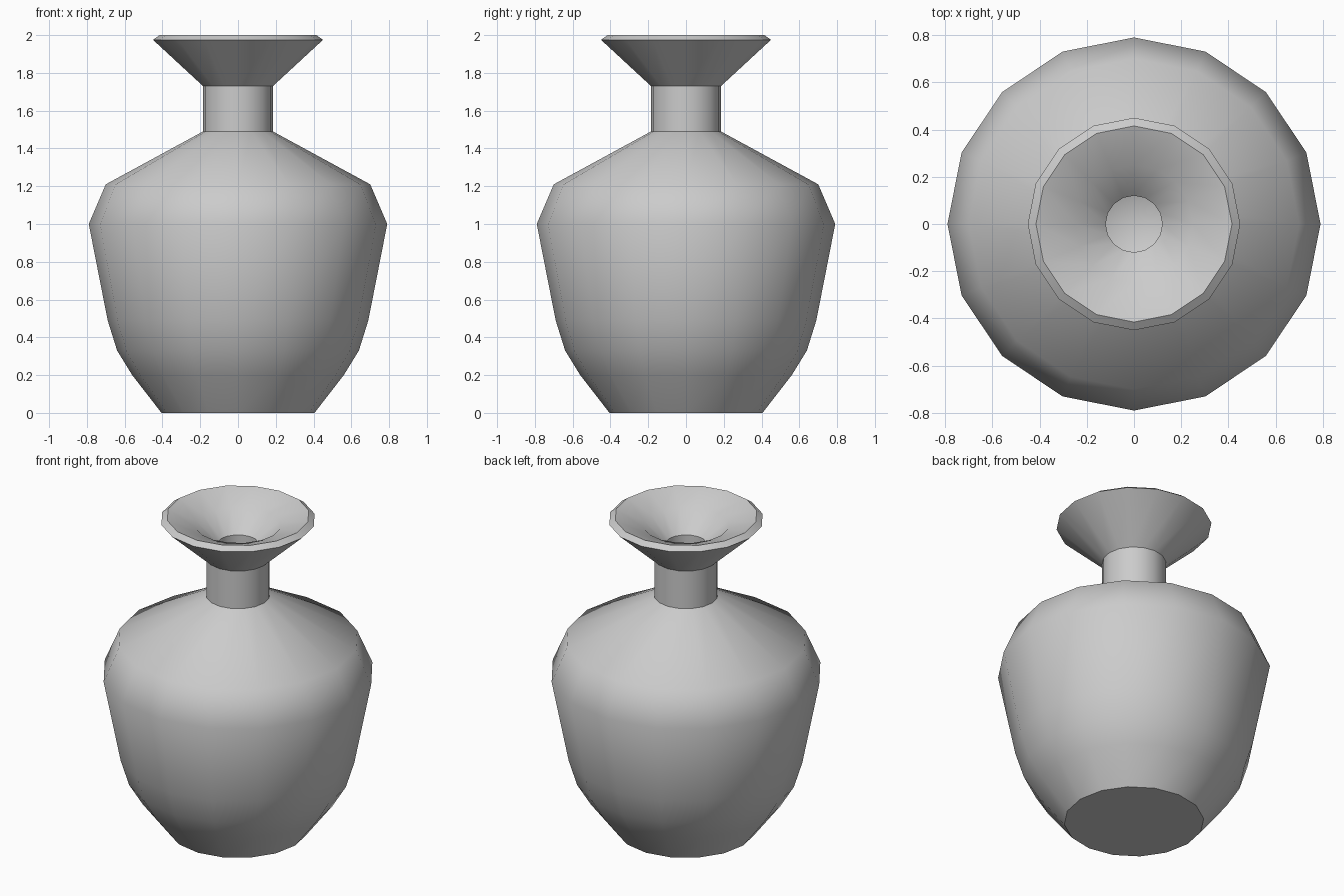
import bpy
import bmesh
import math

SIDES = 16

cube = bpy.data.objects.get("Cube")
if cube:
    bpy.data.objects.remove(cube, do_unlink=True)

# Plain grey clay
clay = bpy.data.materials.new("grey clay")
clay.use_nodes = True
colour = (0.6, 0.6, 0.6, 1)
clay.diffuse_color = colour
clay.node_tree.nodes["Principled BSDF"].inputs["Base Color"].default_value = colour


def lathe(name, profile):
    """Spin a profile of (radius, height) points around z."""
    bm = bmesh.new()
    verts = [bm.verts.new((r, 0, z)) for r, z in profile]
    edges = [bm.edges.new(pair) for pair in zip(verts, verts[1:])]
    bmesh.ops.spin(bm, geom=verts + edges, axis=(0, 0, 1), cent=(0, 0, 0),
                   angle=math.tau, steps=SIDES, use_duplicate=False)
    bmesh.ops.remove_doubles(bm, verts=bm.verts, dist=0.0005)
    bmesh.ops.recalc_face_normals(bm, faces=bm.faces)
    mesh = bpy.data.meshes.new(name)
    bm.to_mesh(mesh)
    bm.free()
    mesh.materials.append(clay)
    obj = bpy.data.objects.new(name, mesh)
    bpy.context.collection.objects.link(obj)
    bpy.ops.object.select_all(action="DESELECT")
    obj.select_set(True)
    bpy.context.view_layer.objects.active = obj
    bpy.ops.object.shade_smooth_by_angle(angle=math.radians(42))
    return obj


# Outside: base, belly, shoulder, neck and flared mouth
outside = [(0, 0), (0.405, 0), (0.56, 0.2), (0.64, 0.33), (0.69, 0.49),
           (0.79, 1.0), (0.70, 1.21), (0.185, 1.49), (0.185, 1.73),
           (0.45, 1.975), (0.415, 2.0)]

# Inside: funnel, throat, hollow belly and bowl-shaped floor
inside = [(0.25, 1.94), (0.12, 1.82), (0.12, 1.46), (0.64, 1.17),
          (0.72, 1.0), (0.63, 0.5), (0.5, 0.24), (0.12, 0.1), (0, 0.06)]

lathe("vase", outside + inside)
